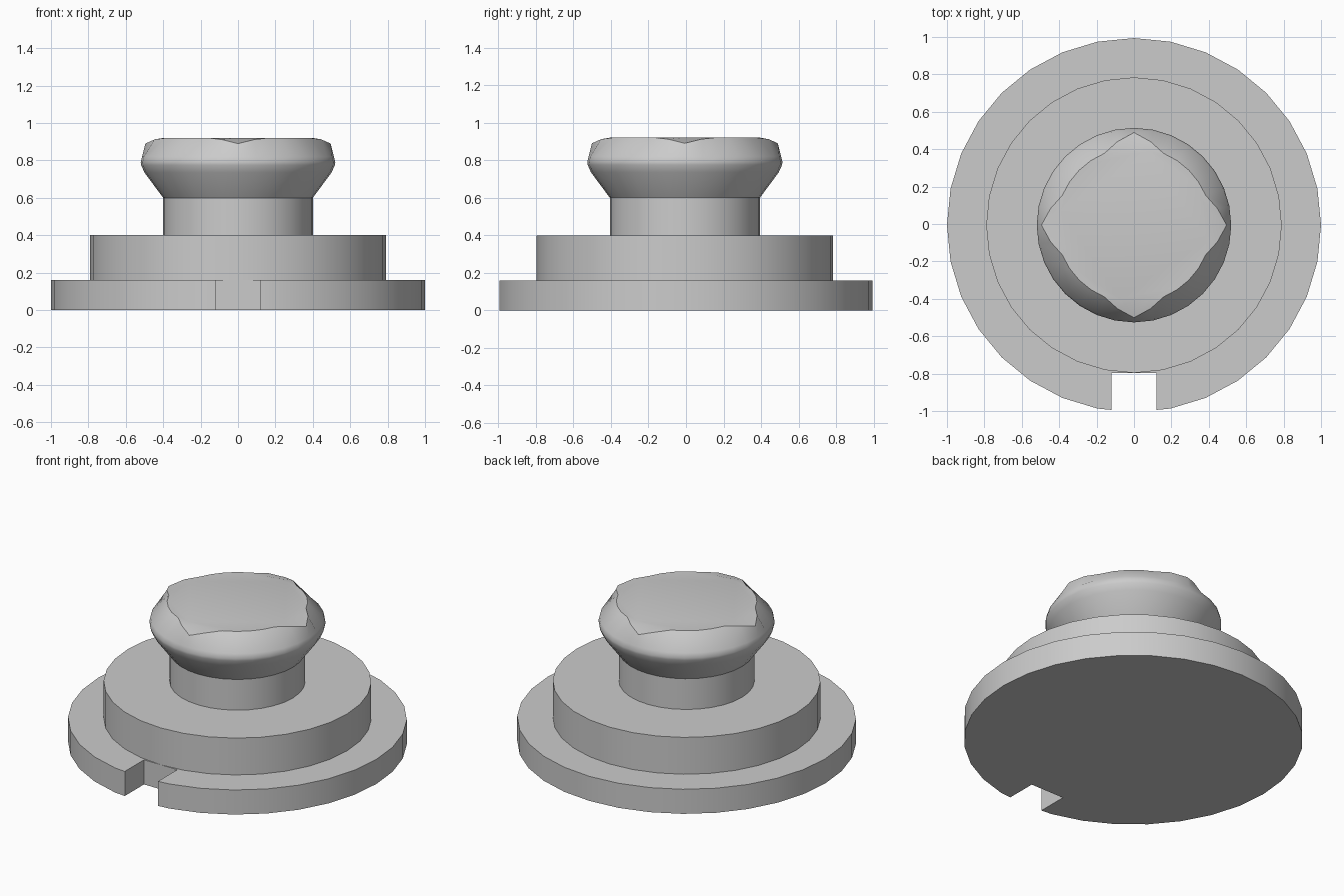
import bpy, bmesh
from math import sin, cos, pi, radians

if "Cube" in bpy.data.objects:
    bpy.data.objects.remove(bpy.data.objects["Cube"])

SIDES = 32
Y_SHIFT = -0.006  # the notch shortens the front, so the axis sits slightly back

grey = bpy.data.materials.new("plain grey")
grey.use_nodes = True
grey.diffuse_color = (0.6, 0.6, 0.6, 1)
grey.node_tree.nodes["Principled BSDF"].inputs["Base Color"].default_value = (0.6, 0.6, 0.6, 1)


def circle(radius, z):
    return [(radius * cos(2 * pi * i / SIDES), radius * sin(2 * pi * i / SIDES), z)
            for i in range(SIDES)]


def loft(name, rings, angle=30):
    """Skin a stack of equal-length rings and cap both ends."""
    bm = bmesh.new()
    loops = [[bm.verts.new(p) for p in ring] for ring in rings]
    n = len(loops[0])
    for low, high in zip(loops, loops[1:]):
        for i in range(n):
            j = (i + 1) % n
            bm.faces.new((low[i], low[j], high[j], high[i]))
    bm.faces.new(loops[0][::-1])
    bm.faces.new(loops[-1])
    mesh = bpy.data.meshes.new(name)
    bm.to_mesh(mesh)
    bm.free()
    mesh.materials.append(grey)
    obj = bpy.data.objects.new(name, mesh)
    obj.location.y = Y_SHIFT
    bpy.context.collection.objects.link(obj)
    bpy.ops.object.select_all(action='DESELECT')
    obj.select_set(True)
    bpy.context.view_layer.objects.active = obj
    bpy.ops.object.shade_smooth_by_angle(angle=radians(angle))
    return obj


# Base disc with a square locating notch at the front
def notched(z):
    ring = circle(1, z)
    front = SIDES * 3 // 4
    notch = [(-0.12, -0.988, z), (-0.12, -0.79, z), (0.12, -0.79, z), (0.12, -0.988, z)]
    return ring[:front] + notch + ring[front + 1:]


loft("base_disc", [notched(0), notched(0.16)])

# Raised step and stem
loft("step_disc", [circle(0.79, 0.16), circle(0.79, 0.4)])
loft("stem", [circle(0.4, 0.4), circle(0.4, 0.6)])


# Flared head whose upper rim runs out to a low corner on each axis
def rim():
    points = []
    for i, (x, y, _) in enumerate(circle(1, 0)):
        step = i % (SIDES // 4)
        step = min(step, SIDES // 4 - step)
        r, z = {0: (0.495, 0.89), 1: (0.455, 0.912)}.get(step, (0.415, 0.92))
        points.append((x * r, y * r, z))
    return points


loft("head", [circle(0.4, 0.6), circle(0.5, 0.735), circle(0.518, 0.775),
              circle(0.52, 0.79), circle(0.513, 0.82), rim(), circle(0.4, 0.92)], 35)
